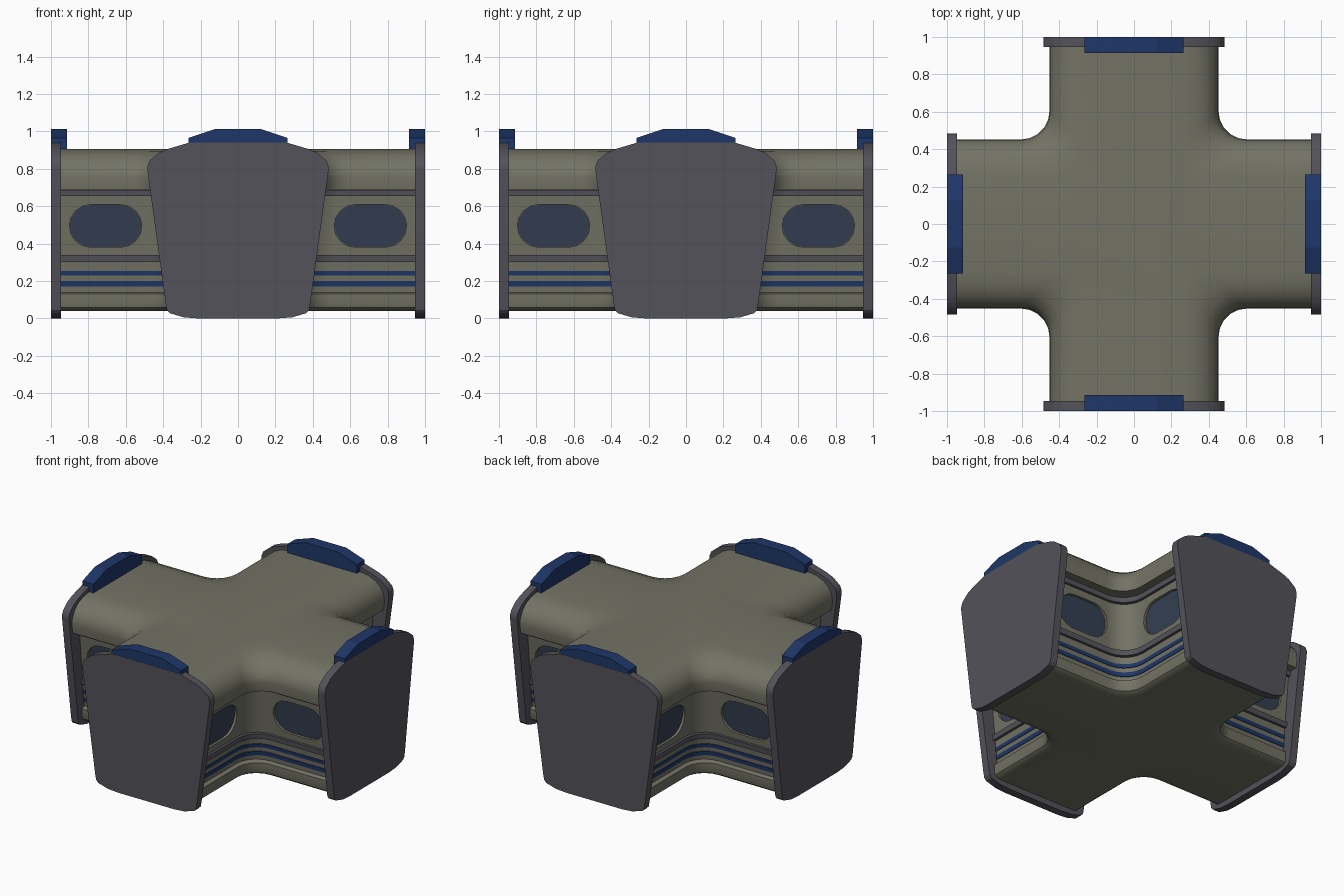
import bpy, bmesh, math
from mathutils import Matrix, Vector

if "Cube" in bpy.data.objects:
    bpy.data.objects.remove(bpy.data.objects["Cube"])


def material(name, r, g, b):
    m = bpy.data.materials.new(name)
    m.diffuse_color = (r, g, b, 1)
    m.use_nodes = True
    m.node_tree.nodes["Principled BSDF"].inputs["Base Color"].default_value = m.diffuse_color
    return m


HULL = material("hull_olive", 0.17, 0.17, 0.13)
GREY = material("trim_grey", 0.088, 0.085, 0.102)
BLUE = material("accent_blue", 0.013, 0.037, 0.14)
GLASS = material("window_glass", 0.036, 0.051, 0.085)
RADIUS, SLOPE = 0.15, 0.1


def wall(z):
    """Half width of the inward-leaning wall at height z."""
    return 0.353 + SLOPE * (z - 0.495)


def finish(bm, name, mat, angle=35):
    bmesh.ops.recalc_face_normals(bm, faces=bm.faces[:])
    me = bpy.data.meshes.new(name)
    bm.to_mesh(me)
    bm.free()
    ob = bpy.data.objects.new(name, me)
    bpy.context.collection.objects.link(ob)
    me.materials.append(mat)
    if angle:
        smooth(ob, angle)
    return ob


def smooth(ob, angle):
    bpy.ops.object.select_all(action='DESELECT')
    bpy.context.view_layer.objects.active = ob
    ob.select_set(True)
    bpy.ops.object.shade_smooth_by_angle(angle=math.radians(angle))


def corner_path(w, length=0.96, steps=5):
    """One inner corner of the cross: along an arm, round the fillet, along the next."""
    c = w + RADIUS
    pts = [(length, w)]
    for i in range(steps + 1):
        a = -math.pi / 2 - i * math.pi / 2 / steps
        pts.append((c + RADIUS * math.cos(a), c + RADIUS * math.sin(a)))
    return pts + [(w, length)]


def turn(x, y, z, k):
    return Matrix.Rotation(k * math.pi / 2, 3, 'Z') @ Vector((x, y, z))


def prism(bm, outline, d0, d1, k, lean=0):
    """Extrude an x-z outline along -y, turned k quarter turns."""
    a = [bm.verts.new(turn(u, -d0 - lean * (z - 0.495), z, k)) for u, z in outline]
    b = [bm.verts.new(turn(u, -d1 - lean * (z - 0.495), z, k)) for u, z in outline]
    n = len(outline)
    bm.faces.new(a)
    bm.faces.new(b[::-1])
    for i in range(n):
        j = (i + 1) % n
        bm.faces.new((a[i], b[i], b[j], a[j]))


def wall_band(name, z0, z1, proud, mat):
    bm = bmesh.new()
    a, b = wall(z0), wall(z1)
    prof = [(a - 0.01, z0), (a + proud, z0), (b + proud, z1), (b - 0.01, z1)]
    for k in range(4):
        rows = [[bm.verts.new(turn(x, y, z, k)) for x, y in corner_path(w)] for w, z in prof]
        for r in range(4):
            p, q = rows[r], rows[(r + 1) % 4]
            for i in range(len(p) - 1):
                bm.faces.new((p[i], p[i + 1], q[i + 1], q[i]))
        bm.faces.new([r[0] for r in rows])
        bm.faces.new([r[-1] for r in rows])
    return finish(bm, name, mat)


def stadium(cx, cz, hw, hh, steps=8):
    pts = []
    for s in (1, -1):
        for i in range(steps + 1):
            a = -math.pi / 2 + i * math.pi / steps
            pts.append((cx + s * (hw - hh + hh * math.cos(a)), cz + s * hh * math.sin(a)))
    return pts


def windows(name, d0, d1, grow, mat):
    bm = bmesh.new()
    for k in range(4):
        for s in (-1, 1):
            prism(bm, stadium(s * 0.708, 0.495, 0.194 + grow, 0.114 + grow), d0, d1, k, SLOPE)
    return finish(bm, name, mat, 0)


# cross-shaped hull: overhanging shoulder, leaning wall, low sill, rounded underside
profile = [(0.28, 0.04), (0.318, 0.044), (0.336, 0.058), (0.342, 0.08), (0.342, 0.13),
           (wall(0.14), 0.14), (wall(0.69), 0.69), (0.445, 0.69), (0.452, 0.75), (0.448, 0.79),
           (0.425, 0.835), (0.385, 0.872), (0.33, 0.895), (0.26, 0.905)]
bm = bmesh.new()
rings = []
for w, z in profile:
    rings.append([bm.verts.new(turn(x, y, z, k)) for k in range(4) for x, y in corner_path(w)])
for p, q in zip(rings, rings[1:]):
    for i in range(len(p)):
        j = (i + 1) % len(p)
        bm.faces.new((p[i], p[j], q[j], q[i]))
bm.faces.new(rings[0])
bm.faces.new(rings[-1])
hull = finish(bm, "cross_hull", HULL, 0)

# window pockets cut into the hull walls
cutter = windows("window_cutter", 0.33, 0.41, 0, HULL)
cutter.hide_render = True
mod = hull.modifiers.new("pockets", 'BOOLEAN')
mod.operation, mod.object, mod.solver = 'DIFFERENCE', cutter, 'EXACT'
bpy.context.view_layer.objects.active = hull
bpy.ops.object.modifier_apply(modifier=mod.name)
bpy.data.objects.remove(cutter)
smooth(hull, 35)
windows("window_panes", 0.322, 0.336, -0.001, GLASS)

# trim rails and painted stripes following the walls
wall_band("upper_rail", 0.655, 0.688, 0.018, GREY)
wall_band("lower_rail", 0.302, 0.338, 0.018, GREY)
wall_band("upper_stripe", 0.23, 0.255, 0.004, BLUE)
wall_band("lower_stripe", 0.172, 0.20, 0.004, BLUE)

# end plates and their blue caps
half = [(0.21, 0.0), (0.29, 0.006), (0.365, 0.028), (0.38, 0.045), (0.388, 0.09),
        (0.484, 0.79), (0.484, 0.815), (0.472, 0.845), (0.42, 0.887), (0.37, 0.908), (0.255, 0.942)]
plate = half + [(-u, z) for u, z in reversed(half)]
cap_half = [(0.265, 0.905), (0.265, 0.965), (0.125, 1.012)]
cap = cap_half + [(-u, z) for u, z in reversed(cap_half)]
for k, side in enumerate(("front", "right", "back", "left")):
    bm = bmesh.new()
    prism(bm, plate, 0.947, 1.0, k)
    finish(bm, side + "_end_plate", GREY, 30)
    bm = bmesh.new()
    prism(bm, cap, 0.915, 0.999, k)
    finish(bm, side + "_cap", BLUE, 0)
